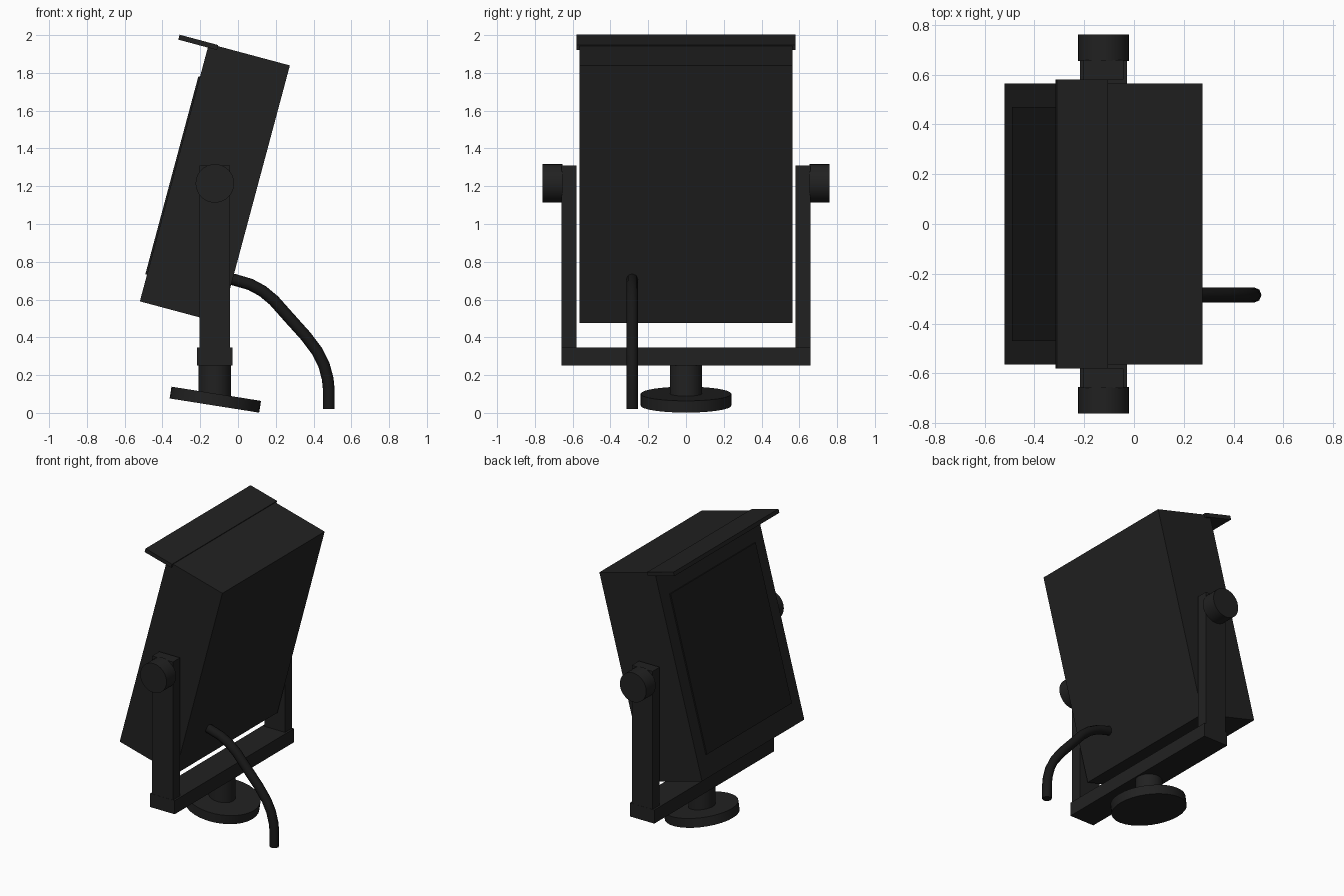
import bpy, math
from mathutils import Matrix, Vector

if "Cube" in bpy.data.objects:
    bpy.data.objects.remove(bpy.data.objects["Cube"])

PIVOT = Vector((-0.1225, 0, 1.215))
TILT = math.radians(15)


def material(name, v):
    m = bpy.data.materials.new(name)
    m.diffuse_color = (v, v, v, 1)
    m.use_nodes = True
    m.node_tree.nodes["Principled BSDF"].inputs["Base Color"].default_value = m.diffuse_color
    return m


CASE = material("matte black casing", 0.0152)
SCREEN = material("dark glass", 0.011)
RUBBER = material("cable rubber", 0.009)


def box(name, lo, hi, mat, tilted=False):
    """Box between two corners; tilted boxes use the lamp head's own axes."""
    lo, hi = Vector(lo), Vector(hi)
    bpy.ops.mesh.primitive_cube_add(size=1)
    o = bpy.context.object
    o.name = name
    o.data.transform(Matrix.Translation((lo + hi) / 2) @ Matrix.Diagonal((*(hi - lo), 1)))
    if tilted:
        o.data.transform(Matrix.Translation(PIVOT) @ Matrix.Rotation(TILT, 4, 'Y'))
    o.data.materials.append(mat)
    return o


def cylinder(name, r, depth, loc, rot, mat):
    bpy.ops.mesh.primitive_cylinder_add(vertices=32, radius=r, depth=depth, location=loc, rotation=rot)
    o = bpy.context.object
    o.name = name
    o.data.materials.append(mat)
    bpy.ops.object.shade_smooth_by_angle(angle=math.radians(35))
    return o


# Tilted head: casing, raised front panel, visor
box("casing", (-0.222, -0.565, -0.706), (0.222, 0.565, 0.706), CASE, True)
box("front_panel", (-0.231, -0.47, -0.56), (-0.215, 0.47, 0.525), SCREEN, True)
box("visor", (-0.384, -0.58, 0.685), (-0.172, 0.58, 0.712), CASE, True)

# Yoke: crossbar, two arms and their knobs
box("yoke_crossbar", (-0.217, -0.66, 0.25), (-0.028, 0.66, 0.345), CASE)
for side, s in (("left", 1), ("right", -1)):
    y = sorted((s * 0.58, s * 0.659))
    box("yoke_arm_" + side, (-0.203, y[0], 0.33), (-0.042, y[1], 1.31), CASE)
    cylinder("knob_" + side, 0.102, 0.105, (PIVOT.x, s * 0.7075, PIVOT.z),
             (math.pi / 2, 0, 0), CASE)

# Stem and tilted base disc
cylinder("stem", 0.086, 0.19, (-0.1225, 0, 0.165), (0, 0, 0), CASE)
cylinder("base_disc", 0.24, 0.063, (-0.12, 0, 0.07), (0, math.radians(9), 0), CASE)

# Power cable swept along a path out of the back
path = [(-0.07, 0.715), (-0.02, 0.705), (0.065, 0.68), (0.13, 0.645), (0.19, 0.595), (0.27, 0.505),
        (0.36, 0.405), (0.42, 0.325), (0.455, 0.255), (0.475, 0.18), (0.481, 0.12), (0.481, 0.02)]
curve = bpy.data.curves.new("power_cable", 'CURVE')
curve.dimensions = '3D'
curve.bevel_depth = 0.031
curve.bevel_resolution = 2
curve.use_fill_caps = True
spline = curve.splines.new('POLY')
spline.points.add(len(path) - 1)
for p, (x, z) in zip(spline.points, path):
    p.co = (x, -0.285, z, 1)
spline.use_smooth = True
curve.materials.append(RUBBER)
cable = bpy.data.objects.new("power_cable", curve)
bpy.context.collection.objects.link(cable)
bpy.ops.object.select_all(action='DESELECT')
cable.select_set(True)
bpy.context.view_layer.objects.active = cable
bpy.ops.object.convert(target='MESH')
bpy.ops.object.shade_smooth_by_angle(angle=math.radians(50))
